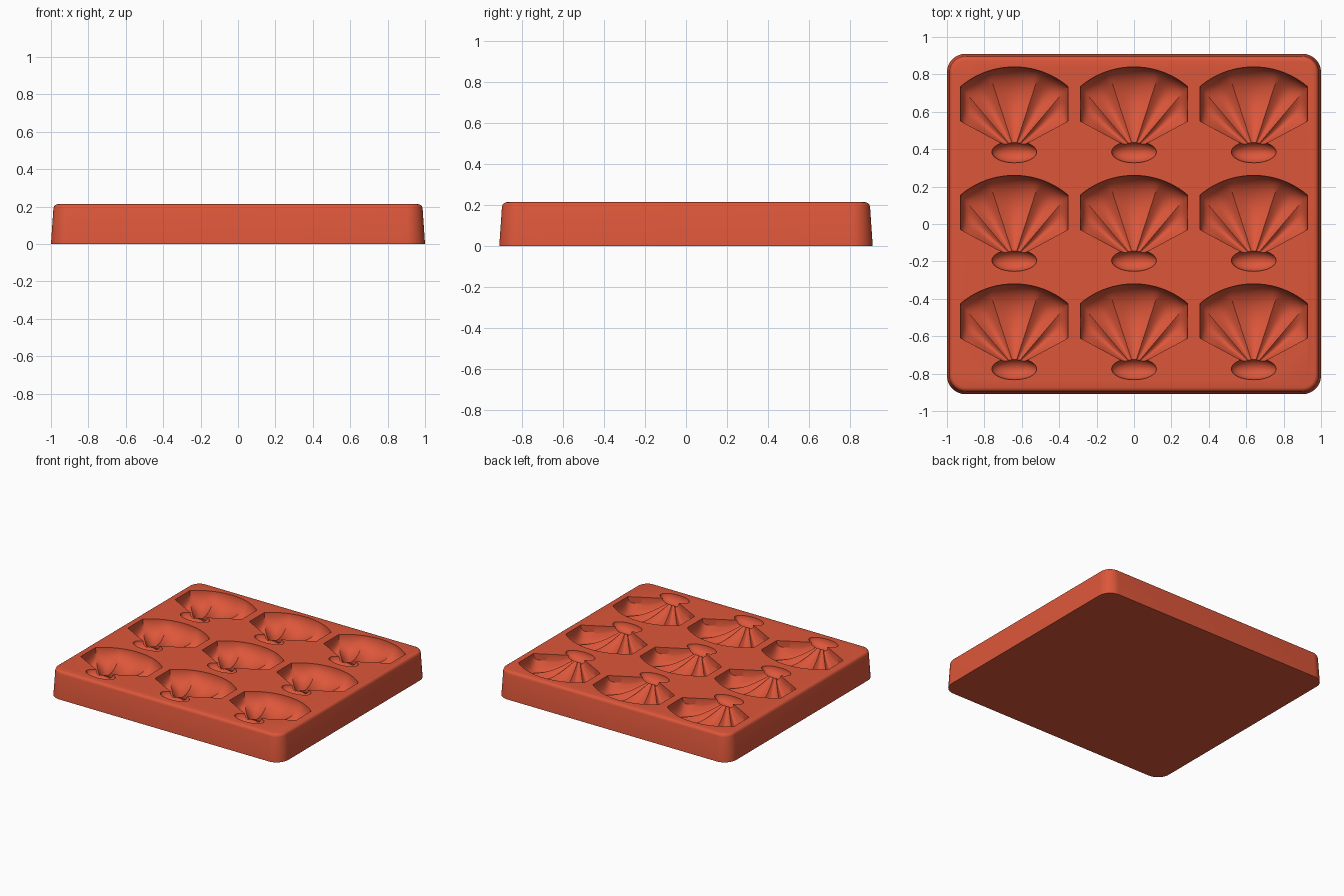
import bpy, bmesh, math
from mathutils import Matrix, Vector

cube = bpy.data.objects.get("Cube")
if cube:
    bpy.data.objects.remove(cube, do_unlink=True)

TOP = 0.213            # height of the flat upper face
PITCH_X, PITCH_Y = 0.64, 0.58
DEPTH = 0.13           # deepest point of a shell
FAN_R, FAN_HALF_W, FAN_Y = 0.445, 0.287, -0.185
MAX_ANGLE = math.radians(61.6)

colour = (0.72, 0.094, 0.042, 1)
mat = bpy.data.materials.new("terracotta red silicone")
mat.use_nodes = True
mat.diffuse_color = colour
bsdf = mat.node_tree.nodes["Principled BSDF"]
bsdf.inputs["Base Color"].default_value = colour
bsdf.inputs["Roughness"].default_value = 0.6


def make_object(name, bm):
    bmesh.ops.recalc_face_normals(bm, faces=bm.faces)
    mesh = bpy.data.meshes.new(name)
    bm.to_mesh(mesh)
    bm.free()
    mesh.materials.append(mat)
    ob = bpy.data.objects.new(name, mesh)
    bpy.context.collection.objects.link(ob)
    return ob


def rounded_rectangle(hx, hy, r, steps=12):
    points = []
    for quarter, (sx, sy) in enumerate([(1, 1), (-1, 1), (-1, -1), (1, -1)]):
        for i in range(steps + 1):
            a = math.pi / 2 * (quarter + i / steps)
            points.append((sx * (hx - r) + r * math.cos(a),
                           sy * (hy - r) + r * math.sin(a)))
    return points


# Tapered block with a softened upper rim
def build_block():
    bm = bmesh.new()
    rings = []
    for inset, z in [(0, 0), (0.013, 0.19), (0.016, 0.2), (0.021, 0.207),
                     (0.028, 0.211), (0.036, TOP)]:
        outline = rounded_rectangle(1 - inset, 0.91 - inset, 0.1 - inset)
        rings.append([bm.verts.new((x, y, z)) for x, y in outline])
    for low, high in zip(rings, rings[1:]):
        for i in range(len(low)):
            bm.faces.new((low[i - 1], low[i], high[i], high[i - 1]))
    bm.faces.new(rings[0])
    bm.faces.new(rings[-1])
    return make_object("mould_tray", bm)


# Angles of the creases between the five lobes of a shell
half = [math.radians(d) for d in (18, 40.2)] + [MAX_ANGLE]
CREASES = [-a for a in reversed(half)] + half


def shell_depth(angle, lobe, s):
    """Depth of the shell floor along a ray; s runs from hinge to rim."""
    peak = 0.6
    side = abs(angle) / MAX_ANGLE
    if s < peak:
        d = 0.25 + 0.75 * math.sin(math.pi / 2 * s / peak)
    else:
        power = 2 + 5 * side ** 3
        d = max(0, 1 - ((s - peak) / (1 - peak)) ** power) ** (1 / 2)
    ribs = 0.78 + 0.22 * math.sin(math.pi * lobe)
    return max(0.004, DEPTH * d * ribs * (1 - 0.5 * side ** 6))


# Fan-shaped cutter: ribbed floor, straight walls and a lid above the tray
def add_shell(bm, cx, cy):
    rays = []
    for k, (a, b) in enumerate(zip(CREASES, CREASES[1:])):
        steps = 12
        rays += [(a + (b - a) * i / steps, i / steps) for i in range(steps)]
    rays.append((MAX_ANGLE, 1))
    rows, n = [], 18
    for angle, lobe in rays:
        reach = min(FAN_R, FAN_HALF_W / max(abs(math.sin(angle)), 0.01))
        row = []
        for j in range(n + 1):
            s = math.sin(math.pi / 2 * j / n)
            r = 0.04 + (reach - 0.04) * s
            row.append(bm.verts.new((cx + r * math.sin(angle),
                                     cy + FAN_Y + r * math.cos(angle),
                                     TOP - shell_depth(angle, lobe, s))))
        rows.append(row)
    faces = [bm.faces.new((p[j], p[j + 1], q[j + 1], q[j]))
             for p, q in zip(rows, rows[1:]) for j in range(n)]
    rim = [e for e in {e for f in faces for e in f.edges} if e.is_boundary]
    wall = bmesh.ops.extrude_edge_only(bm, edges=rim)["geom"]
    lid = [v for v in wall if isinstance(v, bmesh.types.BMVert)]
    for v in lid:
        v.co.z = TOP + 0.05
    lid_edges = [e for e in wall if isinstance(e, bmesh.types.BMEdge)
                 and e.is_boundary and all(v in lid for v in e.verts)]
    bmesh.ops.edgeloop_fill(bm, edges=lid_edges)


# Oval cutter for the hinge of each shell
def add_hinge(bm, cx, cy):
    place = (Matrix.Translation(Vector((cx, cy - 0.195, TOP + 0.002)))
             @ Matrix.Diagonal((0.12, 0.058, 0.065, 1)))
    bmesh.ops.create_uvsphere(bm, u_segments=40, v_segments=20,
                              radius=1, matrix=place)


def build_cutter(name, add_one):
    bm = bmesh.new()
    for column in (-1, 0, 1):
        for row in (-1, 0, 1):
            add_one(bm, column * PITCH_X, row * PITCH_Y)
    ob = make_object(name, bm)
    ob.hide_render = True
    return ob


tray = build_block()
bpy.ops.object.select_all(action="DESELECT")
tray.select_set(True)
bpy.context.view_layer.objects.active = tray

# Carve the cavities
for name, add_one in (("shell_cutter", add_shell), ("hinge_cutter", add_hinge)):
    cutter = build_cutter(name, add_one)
    carve = tray.modifiers.new(name, "BOOLEAN")
    carve.operation = "DIFFERENCE"
    carve.solver = "EXACT"
    carve.object = cutter
    bpy.ops.object.modifier_apply(modifier=carve.name)
    bpy.data.objects.remove(cutter, do_unlink=True)

bpy.ops.object.shade_smooth_by_angle(angle=math.radians(30))
